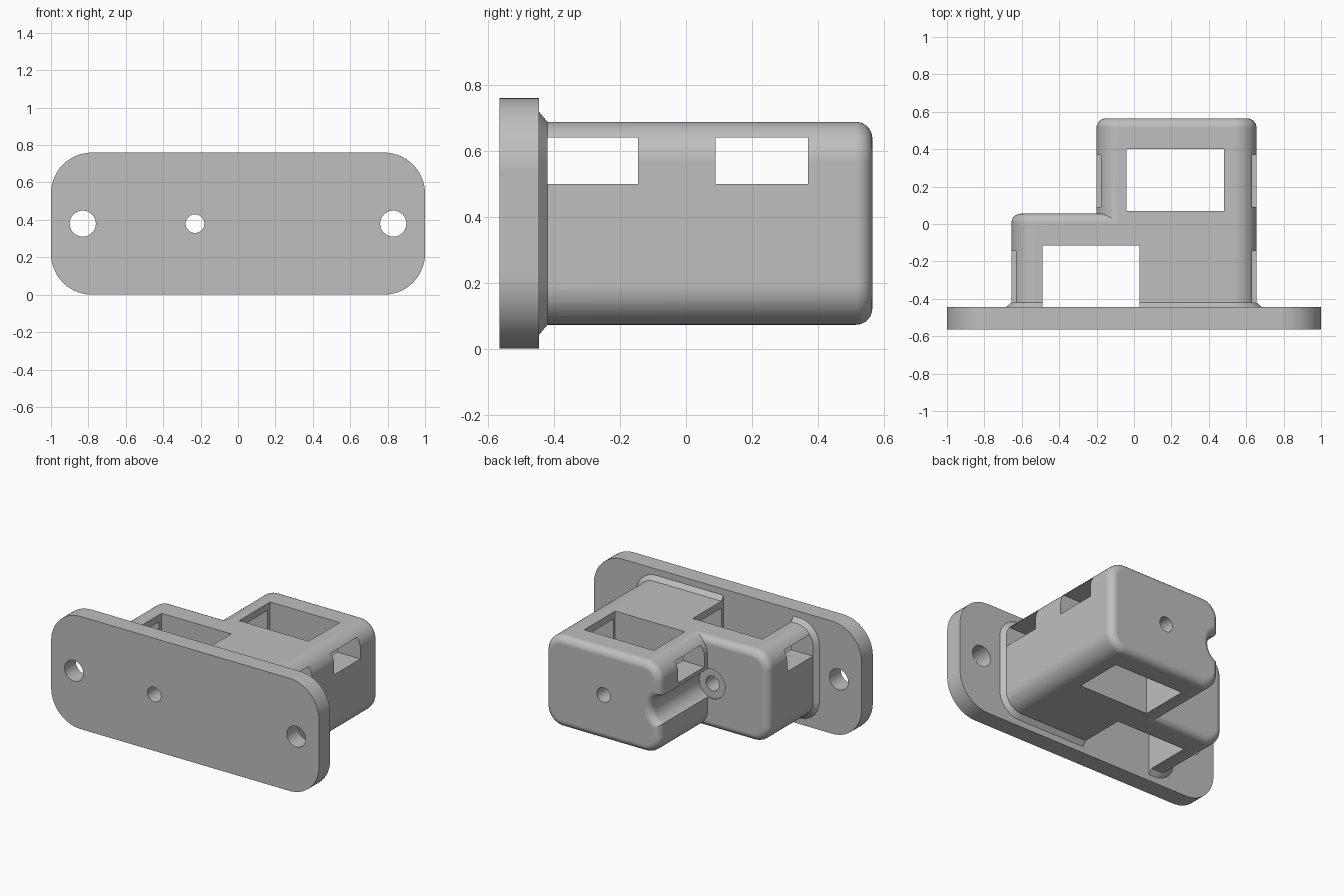
import bpy
import bmesh
from math import cos, sin, pi

MID_Z = 0.38

if "Cube" in bpy.data.objects:
    bpy.data.objects.remove(bpy.data.objects["Cube"], do_unlink=True)

grey = bpy.data.materials.new("matte grey")
grey.use_nodes = True
colour = (0.52, 0.52, 0.52, 1)
grey.diffuse_color = colour
grey.node_tree.nodes["Principled BSDF"].inputs["Base Color"].default_value = colour


def loft(name, rings):
    """Solid through equal-length rings of points, capped at both ends."""
    bm = bmesh.new()
    loops = [[bm.verts.new(p) for p in ring] for ring in rings]
    n = len(loops[0])
    for a, b in zip(loops, loops[1:]):
        for i in range(n):
            j = (i + 1) % n
            bm.faces.new((a[i], a[j], b[j], b[i]))
    bm.faces.new(loops[0][::-1])
    bm.faces.new(loops[-1])
    bmesh.ops.recalc_face_normals(bm, faces=bm.faces)
    mesh = bpy.data.meshes.new(name)
    bm.to_mesh(mesh)
    bm.free()
    mesh.materials.append(grey)
    obj = bpy.data.objects.new(name, mesh)
    bpy.context.collection.objects.link(obj)
    return obj


def rounded_ring(x0, x1, half_h, radius, y, inset=0.0, steps=14):
    """Rounded rectangle at depth y, shrunk by inset."""
    r = radius - inset
    cx, hw, hh = (x0 + x1) / 2, (x1 - x0) / 2 - radius, half_h - radius
    points = []
    for q, (sx, sz) in enumerate([(1, 1), (-1, 1), (-1, -1), (1, -1)]):
        for k in range(steps + 1):
            a = (q + k / steps) * pi / 2
            points.append((cx + sx * hw + r * cos(a), y, MID_Z + sz * hh + r * sin(a)))
    return points


def rounded_box(name, x0, x1, y0, y1, fillet=0.05, steps=8):
    """Housing block with round long edges and a filleted back end."""
    shape = (x0, x1, 0.3075, 0.12)
    rings = [rounded_ring(*shape, y0)]
    for k in range(steps + 1):
        a = k / steps * pi / 2
        rings.append(rounded_ring(*shape, y1 - fillet + fillet * sin(a), fillet * (1 - cos(a))))
    return loft(name, rings)


def block(name, x0, x1, y0, y1, z0, z1):
    return loft(name, [[(x0, y0, z), (x1, y0, z), (x1, y1, z), (x0, y1, z)] for z in (z0, z1)])


def turned(name, x, profile, steps=40):
    """Solid turned around an axis along y, from (y, radius) pairs."""
    angles = [2 * pi * k / steps for k in range(steps)]
    return loft(name, [[(x + r * cos(a), y, MID_Z + r * sin(a)) for a in angles]
                       for y, r in profile])


def combine(target, tool, operation):
    """Boolean the tool into the target, then discard the tool."""
    mod = target.modifiers.new("boolean", "BOOLEAN")
    mod.operation, mod.solver, mod.object = operation, "EXACT", tool
    bpy.context.view_layer.update()
    graph = bpy.context.evaluated_depsgraph_get()
    mesh = bpy.data.meshes.new_from_object(target.evaluated_get(graph))
    target.modifiers.clear()
    target.data = mesh
    bpy.data.objects.remove(tool, do_unlink=True)


# Stepped housing: a long block and a short block
housing = rounded_box("mounting_housing", -0.2, 0.655, -0.5, 0.565)
groove_profile = [(0.045, 0.1), (0.515, 0.1)]
for k in range(1, 9):
    a = k / 8 * pi / 2
    groove_profile.append((0.515 + 0.05 * sin(a), 0.1 + 0.05 * (1 - cos(a))))
groove_profile.append((0.7, 0.15))
short_block = rounded_box("short_block", -0.655, 0.1, -0.505, 0.055)
combine(housing, short_block, "UNION")

# Sloped lip where the housing meets the plate
lip = loft("lip", [rounded_ring(-0.655, 0.655, 0.3075, 0.12, y, inset)
                   for y, inset in [(-0.49, -0.03), (-0.445, -0.03), (-0.4, 0.024)]])
combine(housing, lip, "UNION")

# Wire groove beside the long block, and the hole in its back
combine(housing, turned("groove", -0.23, groove_profile), "DIFFERENCE")
combine(housing, turned("back_hole", 0.22, [(0.3, 0.05), (0.7, 0.05)]), "DIFFERENCE")

# Vertical windows and sideways slots
for x0, x1, y0, y1 in [(-0.04, 0.48, 0.07, 0.4), (-0.49, 0.03, -0.45, -0.115)]:
    combine(housing, block("window", x0, x1, y0, y1, -0.1, 0.9), "DIFFERENCE")
for y0, y1 in [(0.09, 0.37), (-0.42, -0.145)]:
    combine(housing, block("slot", -0.9, 0.9, y0, y1, 0.5, 0.64), "DIFFERENCE")

# Front plate with screw holes and wire hole
plate = loft("front_plate", [rounded_ring(-1, 1, 0.38, 0.22, y) for y in (-0.565, -0.445)])
combine(housing, plate, "UNION")
for x, r, back in [(-0.83, 0.07, -0.3), (0.83, 0.07, -0.3), (-0.23, 0.05, 0.2)]:
    combine(housing, turned("hole", x, [(-0.7, r), (back, r)]), "DIFFERENCE")

# Smooth fillets, crisp corners, flat-looking planes
bpy.ops.object.select_all(action="DESELECT")
housing.select_set(True)
bpy.context.view_layer.objects.active = housing
bpy.ops.object.shade_smooth_by_angle(angle=pi / 6)
weighted = housing.modifiers.new("weighted_normals", "WEIGHTED_NORMAL")
weighted.keep_sharp = True
